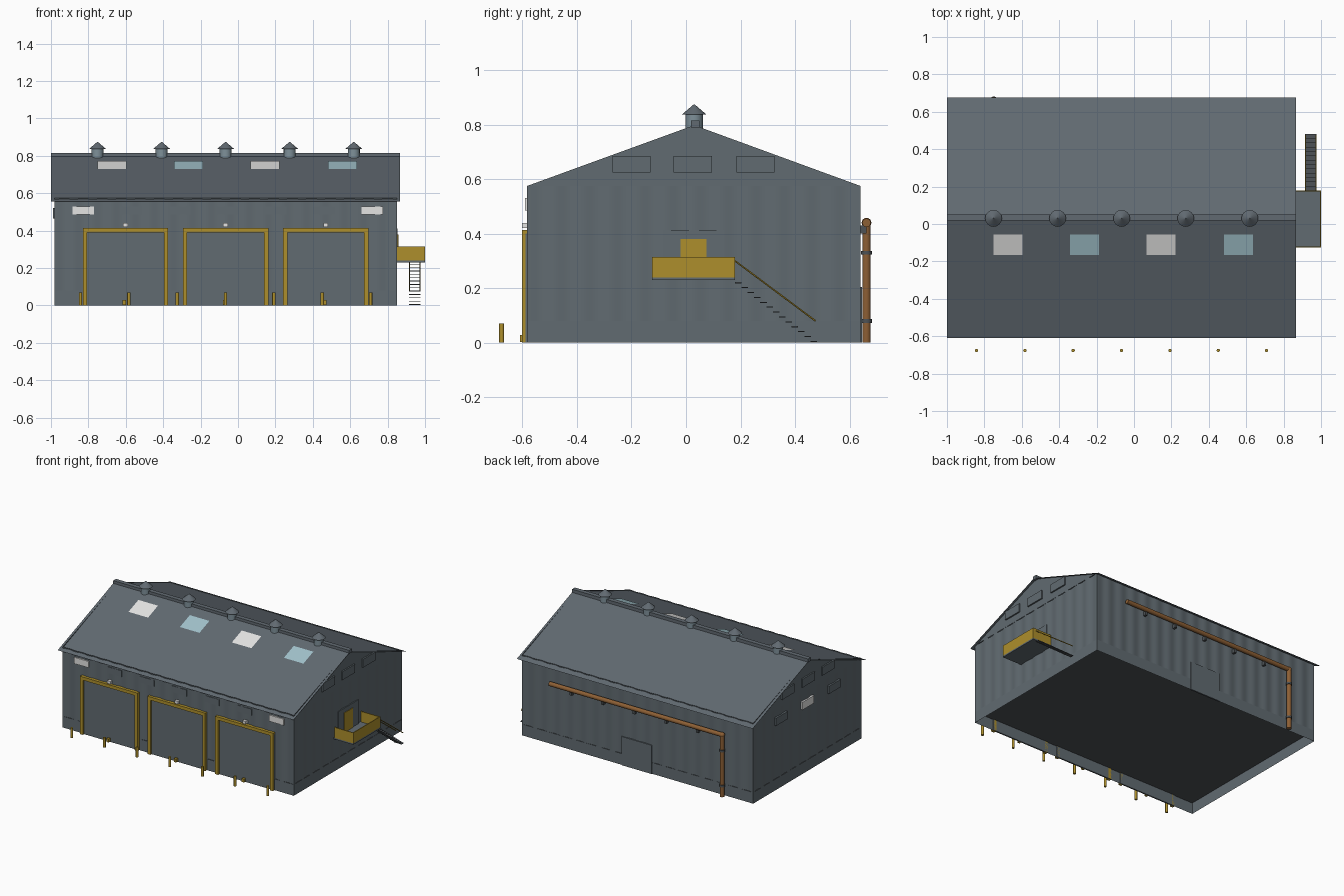
import bpy, bmesh, math
from mathutils import Vector

cube = bpy.data.objects.get("Cube")
if cube:
    bpy.data.objects.remove(cube, do_unlink=True)


def material(name, r, g, b):
    m = bpy.data.materials.new(name)
    m.use_nodes = True
    m.diffuse_color = (r, g, b, 1)
    m.node_tree.nodes["Principled BSDF"].inputs["Base Color"].default_value = (r, g, b, 1)
    return m


WALL = material("slate wall", 0.12, 0.147, 0.165)
ROOF = material("slate roof", 0.12, 0.144, 0.166)
DARK = material("dark trim", 0.075, 0.085, 0.092)
YELLOW = material("safety yellow", 0.42, 0.275, 0.025)
RUST = material("rusty pipe", 0.265, 0.115, 0.035)
WHITE = material("white pane", 0.78, 0.78, 0.77)
BLUE = material("pale blue pane", 0.36, 0.54, 0.6)
METAL = material("vent metal", 0.21, 0.28, 0.32)


def mesh_object(name, verts, faces, mat):
    me = bpy.data.meshes.new(name)
    me.from_pydata(verts, [], faces)
    me.materials.append(mat)
    ob = bpy.data.objects.new(name, me)
    bpy.context.collection.objects.link(ob)
    return ob


def box(name, x, y, z, mat):
    """Box from (low, high) pairs on each axis."""
    bm = bmesh.new()
    bmesh.ops.create_cube(bm, size=1)
    for v in bm.verts:
        v.co = [sum(r) / 2 + c * (r[1] - r[0]) for r, c in zip((x, y, z), v.co)]
    ob = mesh_object(name, [], [], mat)
    bm.to_mesh(ob.data)
    bm.free()
    return ob


def tube(name, a, b, r, mat, r2=None, sides=16):
    """Cylinder or cone running from a to b."""
    a, b = Vector(a), Vector(b)
    bpy.ops.mesh.primitive_cone_add(vertices=sides, radius1=r, radius2=r if r2 is None else r2,
                                    depth=(b - a).length, location=(a + b) / 2)
    ob = bpy.context.object
    ob.rotation_euler = (b - a).to_track_quat('Z', 'Y').to_euler()
    ob.name = name
    ob.data.materials.append(mat)
    bpy.ops.object.shade_smooth_by_angle(angle=math.radians(40))
    return ob


X0, X1, Y0, Y1 = -0.98, 0.85, -0.583, 0.64
RIDGE_Y, RIDGE_Z, SLOPE = 0.03, 0.8, 0.38
BASE, EAVE = 0.08, 0.575


def roof_z(y):
    return RIDGE_Z - SLOPE * abs(y - RIDGE_Y)


def ribbed(a, b, pitch=0.1, depth=0.005, samples=8):
    """Soft wavy sheet profile from corner a to corner b, waves set inwards."""
    a, b = Vector(a), Vector(b)
    waves = round((b - a).length / pitch)
    inward = Vector((a.y - b.y, b.x - a.x)).normalized() * depth / 2
    pts = []
    for i in range(waves * samples):
        wave = 1 - math.cos(math.tau * i / samples)
        pts.append(a.lerp(b, i / (waves * samples)) + inward * wave)
    return pts


def ring(name, pts, z0, z1, mat):
    n = len(pts)
    verts = [(p[0], p[1], z) for z in (z0, z1) for p in pts]
    faces = [(i, (i + 1) % n, n + (i + 1) % n, n + i) for i in range(n)]
    return mesh_object(name, verts, faces, mat)


# Walls, hollow plinth and raised floor
corners = [(X0, Y0), (X1, Y0), (X1, Y1), (X0, Y1)]
outline = []
for i in range(4):
    outline += ribbed(corners[i], corners[(i + 1) % 4])
walls = ring("ribbed_walls", outline, BASE, EAVE, WALL)
bpy.context.view_layer.objects.active = walls
walls.select_set(True)
bpy.ops.object.shade_smooth_by_angle(angle=math.radians(40))
ring("plinth", corners, 0, BASE, WALL)
mesh_object("floor", [(x, y, BASE) for x, y in corners], [(3, 2, 1, 0)], DARK)

# Gable ends
for name, x, order in (("right_gable", X1, (0, 1, 2)), ("left_gable", X0, (2, 1, 0))):
    mesh_object(name, [(x, Y0, EAVE), (x, Y1, EAVE), (x, RIDGE_Y, RIDGE_Z - 0.002)], [order], WALL)

# Thin roof sheets and ridge cap
RX0, RX1 = -1.0, 0.867
EDGES = (-0.61, RIDGE_Y, 0.675)
mesh_object("roof_sheets", [(x, y, roof_z(y)) for y in EDGES for x in (RX0, RX1)],
            [(0, 1, 3, 2), (2, 3, 5, 4)], ROOF)
box("ridge_cap", (RX0, RX1), (0.018, 0.05), (0.79, 0.815), ROOF)

# Skylights on the front slope
for i, x in enumerate((-0.75, -0.343, 0.068, 0.48)):
    ya, yb = -0.167, -0.055
    mesh_object("skylight", [(x + dx, y, roof_z(y) + 0.004) for dx, y in
                             ((0, ya), (0.155, ya), (0.155, yb), (0, yb))],
                [(0, 1, 2, 3)], BLUE if i % 2 else WHITE)

# Ridge vents
for i in range(5):
    x = -0.751 + 0.3425 * i
    tube("vent_neck", (x, RIDGE_Y, 0.785), (x, RIDGE_Y, 0.84), 0.032, METAL)
    tube("vent_cap", (x, RIDGE_Y, 0.837), (x, RIDGE_Y, 0.874), 0.045, ROOF, r2=0.002)

# Loading doors with frames, lamps and handles
for x0 in (-0.83, -0.295, 0.241):
    x1 = x0 + 0.457
    mid = (x0 + x1) / 2
    box("loading_door", (x0, x1), (-0.588, -0.578), (0, 0.4), WALL)
    for a, b in ((x0, x0 + 0.023), (x1 - 0.023, x1)):
        box("door_jamb", (a, b), (-0.602, -0.578), (0, 0.414), YELLOW)
    box("door_header", (x0, x1), (-0.602, -0.578), (0.391, 0.414), YELLOW)
    box("door_lamp", (mid - 0.013, mid + 0.013), (-0.602, -0.578), (0.42, 0.44), WHITE)
    box("door_handle", (mid - 0.015, mid + 0.003), (-0.608, -0.586), (0.003, 0.028), YELLOW)

# Bollards along the front
for i in range(7):
    x = -0.842 + 0.2585 * i
    tube("bollard", (x, -0.676, 0), (x, -0.676, 0.07), 0.009, YELLOW, sides=12)

# Front windows, the outer two lit
for i in range(7):
    x = -0.885 + 0.2575 * i
    lit = i in (0, 6)
    box("front_window", (x, x + 0.115), (-0.59 if lit else -0.584, -0.575), (0.485, 0.53),
        WHITE if lit else WALL)

# Gable windows on both ends, and a lower row on the left end
for y in (-0.2, 0.025, 0.255):
    for x in (X0, X1):
        box("gable_window", (x - 0.01, x + 0.01), (y - 0.07, y + 0.07), (0.625, 0.685), WALL)
for y in (-0.27, 0.03, 0.33):
    box("left_window", (X0 - 0.01, X0 + 0.01), (y - 0.065, y + 0.065), (0.465, 0.52),
        WHITE if y == 0.03 else WALL)

# Side door above the landing
box("side_door_frame", (0.842, 0.854), (-0.085, 0.14), (0.235, 0.412), WALL)
box("side_door", (0.85, 0.858), (-0.02, 0.075), (0.235, 0.38), YELLOW)

# Landing with solid parapets
LY0, LY1, LZ0, LZ1 = -0.125, 0.18, 0.24, 0.315
box("landing_floor", (0.845, 1.0), (LY0, LY1), (0.23, LZ0), WALL)
box("landing_front_panel", (0.85, 1.0), (LY0, LY0 + 0.006), (LZ0, LZ1), YELLOW)
box("landing_back_panel", (0.85, 1.0), (LY1 - 0.006, LY1), (LZ0, LZ1), YELLOW)
box("landing_outer_panel", (0.994, 1.0), (LY0, LY1), (LZ0, LZ1), YELLOW)

# Open stair with handrails
STEPS = 13
for i in range(STEPS):
    y = LY1 + 0.3 * i / STEPS
    z = 0.22 - 0.215 * i / (STEPS - 1)
    box("stair_tread", (0.915, 0.975), (y, y + 0.024), (z - 0.002, z + 0.002), DARK)
for x in (0.917, 0.973):
    tube("stair_rail", (x, LY1, 0.3), (x, 0.475, 0.08), 0.003, YELLOW, sides=6)

# Rusty pipe on the back wall with collars and brackets
PX, PY, PZ = -0.75, 0.662, 0.44
tube("pipe_run", (0.615, PY, PZ), (PX, PY, PZ), 0.0155, RUST)
tube("pipe_drop", (PX, PY, 0), (PX, PY, PZ), 0.0155, RUST)
bpy.ops.mesh.primitive_uv_sphere_add(segments=16, ring_count=8, radius=0.018, location=(PX, PY, PZ))
elbow = bpy.context.object
elbow.name = "pipe_elbow"
elbow.data.materials.append(RUST)
bpy.ops.object.shade_smooth_by_angle()
for z in (0.08, 0.33):
    tube("pipe_collar", (PX, PY, z - 0.007), (PX, PY, z + 0.007), 0.02, DARK)
for i in range(5):
    x = -0.55 + 0.25 * i
    box("pipe_bracket", (x - 0.008, x + 0.008), (0.632, 0.662), (0.4, 0.43), DARK)

# Back door
box("back_door", (-0.18, 0.06), (0.634, 0.645), (0, 0.205), WALL)
